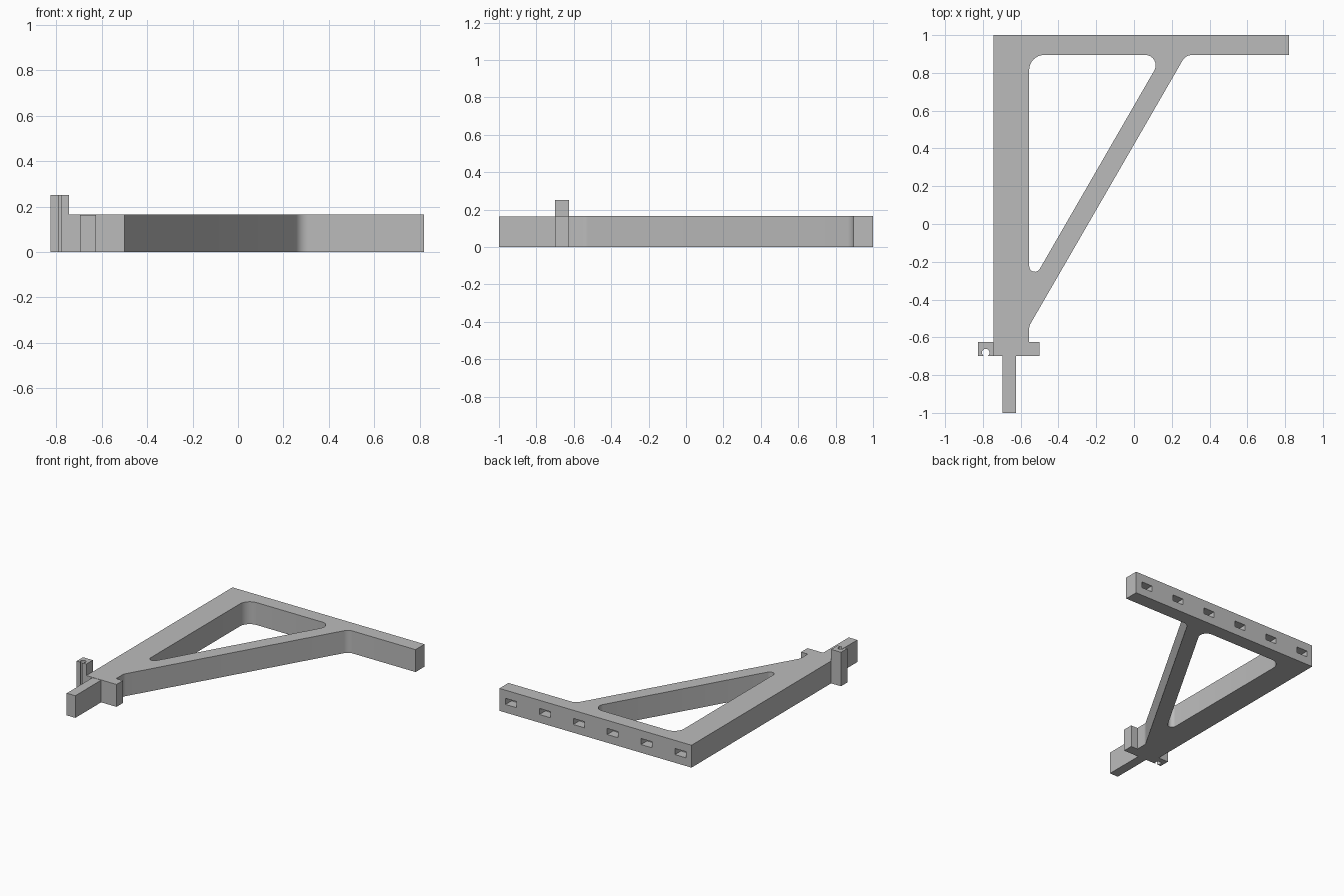
import bpy, bmesh, math
from mathutils import Vector

cube = bpy.data.objects.get("Cube")
if cube:
    bpy.data.objects.remove(cube, do_unlink=True)

THICK = 0.165

grey = bpy.data.materials.new("plain grey")
grey.use_nodes = True
COLOUR = (0.5, 0.5, 0.5, 1)
grey.diffuse_color = COLOUR
grey.node_tree.nodes["Principled BSDF"].inputs["Base Color"].default_value = COLOUR


def rounded(corners, steps=8):
    """Outline points from (x, y, radius) corners, with tangent arcs."""
    points = []
    for i, (x, y, r) in enumerate(corners):
        p = Vector((x, y))
        if not r:
            points.append(p)
            continue
        a = (Vector(corners[i - 1][:2]) - p).normalized()
        b = (Vector(corners[(i + 1) % len(corners)][:2]) - p).normalized()
        half = a.angle(b) / 2
        centre = p + (a + b).normalized() * r / math.sin(half)
        start = p + a * r / math.tan(half) - centre
        end = p + b * r / math.tan(half) - centre
        sweep = math.pi - 2 * half
        for s in range(steps + 1):
            t = s / steps
            points.append(centre + (start * math.sin((1 - t) * sweep)
                                    + end * math.sin(t * sweep)) / math.sin(sweep))
    return points


def prism(name, points, z0, z1):
    """Extrude a flat outline upwards."""
    bm = bmesh.new()
    face = bm.faces.new([bm.verts.new((p[0], p[1], z0)) for p in points])
    top = bmesh.ops.extrude_face_region(bm, geom=[face])["geom"]
    bmesh.ops.translate(bm, vec=(0, 0, z1 - z0),
                        verts=[v for v in top if isinstance(v, bmesh.types.BMVert)])
    bmesh.ops.recalc_face_normals(bm, faces=bm.faces)
    mesh = bpy.data.meshes.new(name)
    bm.to_mesh(mesh)
    bm.free()
    mesh.materials.append(grey)
    obj = bpy.data.objects.new(name, mesh)
    bpy.context.collection.objects.link(obj)
    return obj


def box(name, x0, x1, y0, y1, z0, z1):
    return prism(name, [(x0, y0), (x1, y0), (x1, y1), (x0, y1)], z0, z1)


def cut(target, cutter):
    """Subtract the cutter and remove it."""
    bpy.context.view_layer.objects.active = target
    mod = target.modifiers.new("cut", "BOOLEAN")
    mod.operation, mod.solver, mod.object = "DIFFERENCE", "EXACT", cutter
    bpy.ops.object.modifier_apply(modifier=mod.name)
    bpy.data.objects.remove(cutter, do_unlink=True)


# Bracket frame: upright, rear rail, diagonal brace and shoulder
frame = prism("bracket_frame", rounded([
    (-0.745, 1, 0), (-0.745, -0.7, 0), (-0.5, -0.7, 0), (-0.5, -0.625, 0),
    (-0.555, -0.625, 0), (-0.555, -0.54, 0.06), (0.274, 0.895, 0.06),
    (0.82, 0.895, 0), (0.82, 1, 0)]), 0, THICK)

# Rounded triangular opening
cut(frame, prism("opening_cutter", rounded([
    (-0.555, 0.895, 0.08), (-0.555, -0.335, 0.03), (0.155, 0.895, 0.055)]),
    -0.1, THICK + 0.1))

# Row of blind slots along the rear face
for i in range(6):
    x = -0.655 + i * 0.276
    cut(frame, box("slot_cutter", x - 0.045, x + 0.045, 0.93, 1.1, 0.06, 0.105))

# Tongue at the front
tongue = box("front_tongue", -0.695, -0.625, -1, -0.69, 0, THICK - 0.002)

# Tall clip post with a round groove open to the front
post = box("clip_post", -0.825, -0.745, -0.7, -0.625, 0, 0.25)
groove = [(-0.785 + 0.02 * math.cos(a), -0.681 + 0.02 * math.sin(a))
          for a in (math.tau * k / 24 for k in range(24))]
cut(post, prism("groove_cutter", groove, -0.1, 0.4))

for obj in (frame, tongue, post):
    bpy.ops.object.select_all(action="DESELECT")
    obj.select_set(True)
    bpy.context.view_layer.objects.active = obj
    bpy.ops.object.shade_smooth_by_angle(angle=math.radians(30))
